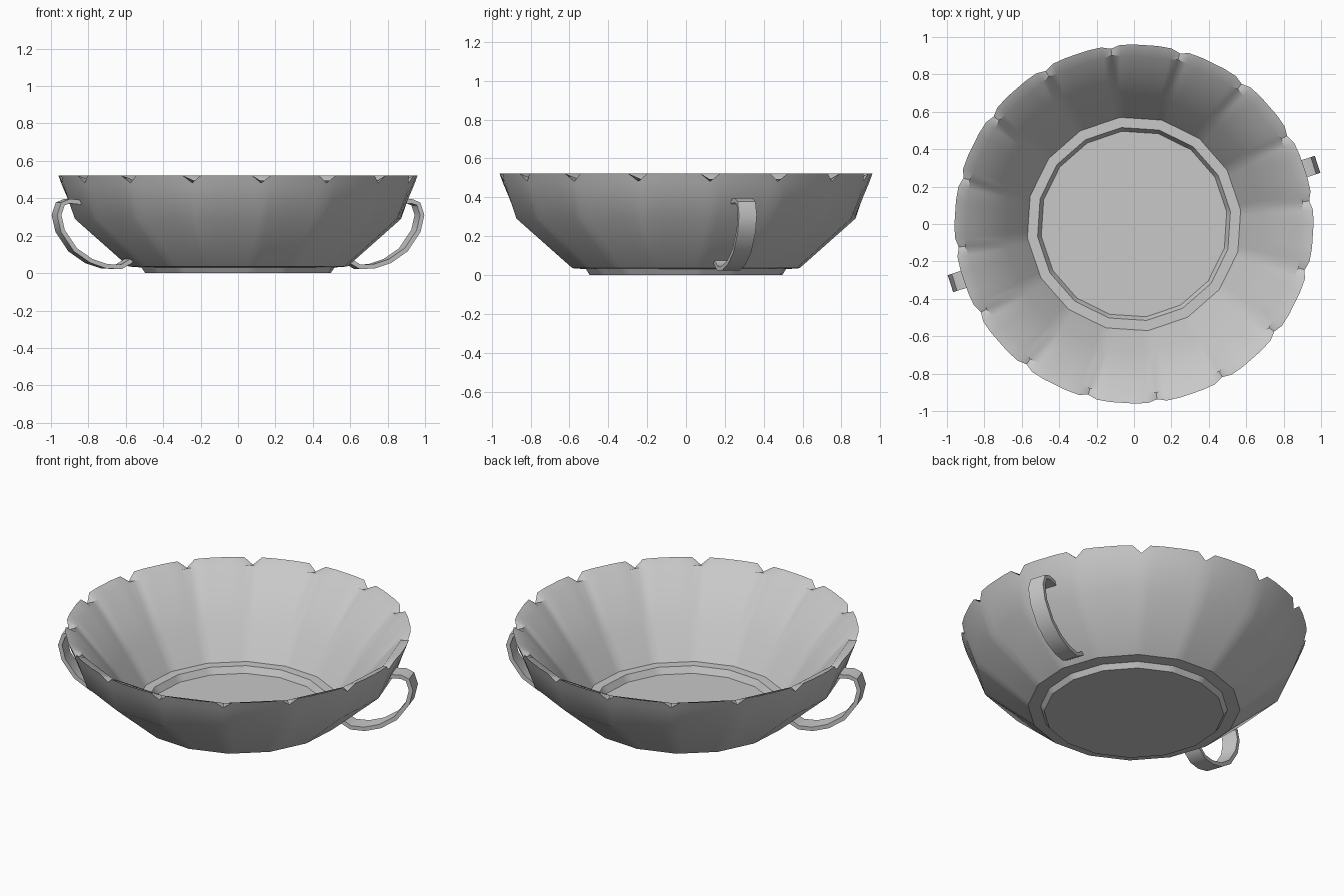
import bpy, bmesh, math
from mathutils import Vector

cube = bpy.data.objects.get("Cube")
if cube:
    bpy.data.objects.remove(cube)

LOBES = 16
STEP = 2 * math.pi / LOBES
PHASE = math.radians(7.5)
HANDLE_ANGLE = math.radians(18)

grey = bpy.data.materials.new("silver grey")
grey.use_nodes = True
colour = (0.58, 0.58, 0.58, 1)
grey.diffuse_color = colour
grey.node_tree.nodes["Principled BSDF"].inputs["Base Color"].default_value = colour


def finish(name, bm, angle):
    bmesh.ops.recalc_face_normals(bm, faces=bm.faces[:])
    mesh = bpy.data.meshes.new(name)
    bm.to_mesh(mesh)
    bm.free()
    mesh.materials.append(grey)
    obj = bpy.data.objects.new(name, mesh)
    bpy.context.collection.objects.link(obj)
    bpy.ops.object.select_all(action='DESELECT')
    obj.select_set(True)
    bpy.context.view_layer.objects.active = obj
    bpy.ops.object.shade_smooth_by_angle(angle=math.radians(angle))
    return obj


def bridge(bm, a, b):
    n = len(a)
    for i in range(n):
        bm.faces.new((a[i], a[(i + 1) % n], b[(i + 1) % n], b[i]))


def facet(local):
    # radius factor that turns a circle into a polygon with one side per lobe
    return math.cos(STEP / 2) / math.cos(local - STEP / 2)


# Bowl: rows of (radius, height, faceted, rim) from the foot up and back inside
PROFILE = [
    (0.50, 0.0, True, False), (0.52, 0.03, True, False),
    (0.59, 0.035, True, False), (0.88, 0.29, True, False),
    (0.943, 0.475, False, False), (0.96, 0.522, False, True),
    (0.91, 0.495, True, False), (0.695, 0.24, True, False),
    (0.575, 0.06, True, False), (0.52, 0.06, True, False),
    (0.50, 0.022, True, False),
]
OFFSETS = [0, 3, 7.5, 15, 19.5]   # columns across one lobe, notch at zero

bm = bmesh.new()
rows = []
for radius, height, faceted, rim in PROFILE:
    row = []
    for lobe in range(LOBES):
        for k, degrees in enumerate(OFFSETS):
            local = math.radians(degrees)
            r, z = radius, height
            if faceted:
                r *= facet(local)
            if rim and k == 0:      # V notch between two lobes
                r, z = 0.945, 0.482
            a = PHASE + lobe * STEP + local
            row.append(bm.verts.new((r * math.cos(a), r * math.sin(a), z)))
    rows.append(row)
for lower, upper in zip(rows, rows[1:]):
    bridge(bm, lower, upper)
bm.faces.new(rows[0])
bm.faces.new(rows[-1])
finish("bowl", bm, 32)


# Handles: a flat strap swept along a curve in a radial plane
PATH = [(0.87, 0.375), (0.96, 0.385), (1.0, 0.37), (1.02, 0.31), (1.0, 0.225),
        (0.93, 0.125), (0.84, 0.065), (0.75, 0.036), (0.67, 0.034),
        (0.625, 0.06), (0.59, 0.085)]


def strap(name, angle, width=0.096, thickness=0.024):
    out = Vector((math.cos(angle), math.sin(angle), 0))
    side = Vector((-math.sin(angle), math.cos(angle), 0))
    up = Vector((0, 0, 1))
    points = [out * r + up * z for r, z in PATH]
    bm = bmesh.new()
    rings = []
    for i, p in enumerate(points):
        tangent = points[min(i + 1, len(points) - 1)] - points[max(i - 1, 0)]
        normal = tangent.normalized().cross(side)
        rings.append([bm.verts.new(p + side * s * width / 2 + normal * t * thickness / 2)
                      for s, t in ((-1, -1), (1, -1), (1, 1), (-1, 1))])
    for a, b in zip(rings, rings[1:]):
        bridge(bm, a, b)
    bm.faces.new(rings[0])
    bm.faces.new(rings[-1])
    return finish(name, bm, 40)


strap("left_handle", HANDLE_ANGLE)
strap("right_handle", HANDLE_ANGLE + math.pi)
